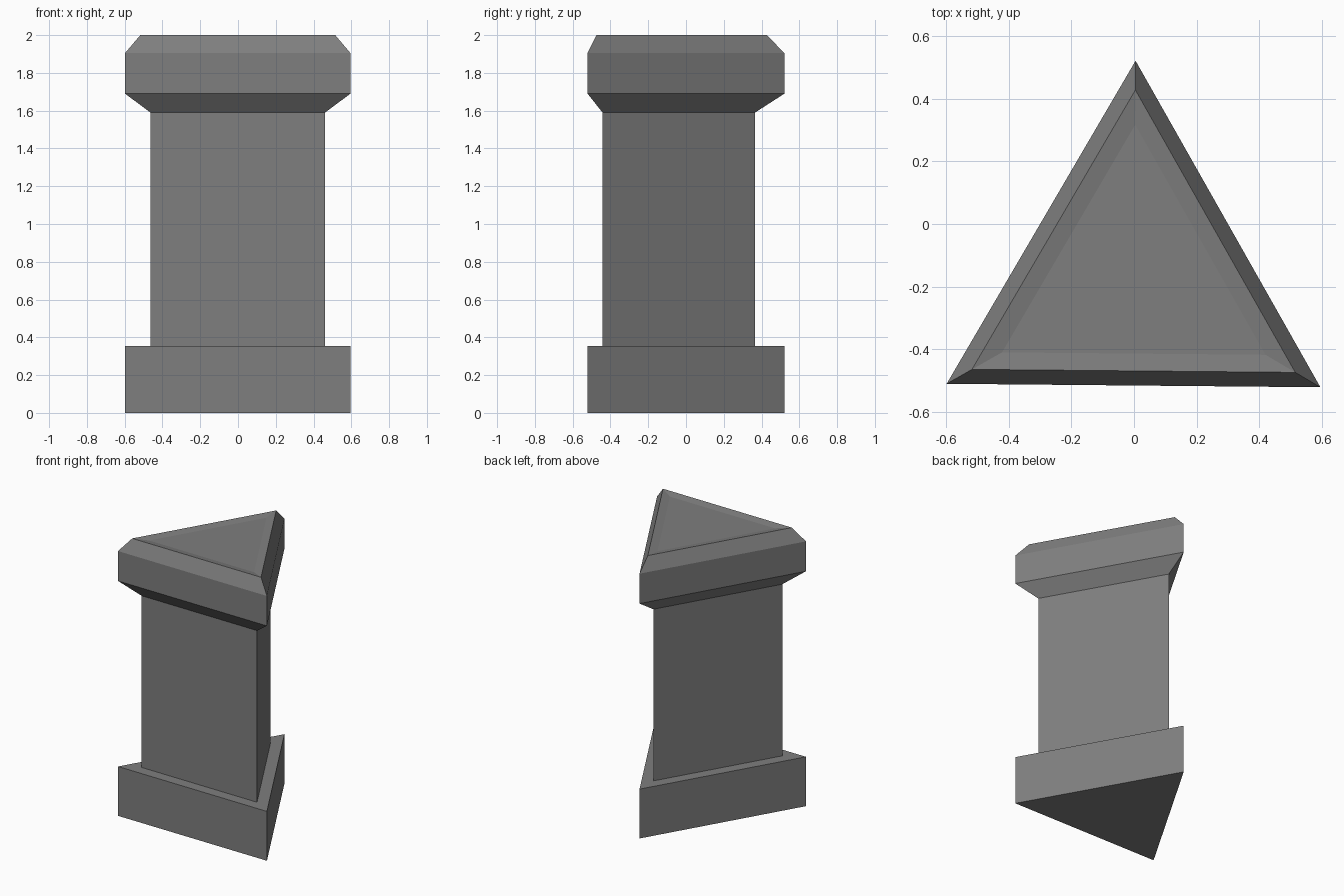
import bpy, bmesh
from mathutils import Vector

if "Cube" in bpy.data.objects:
    bpy.data.objects.remove(bpy.data.objects["Cube"])

stone = bpy.data.materials.new("grey stone")
stone.diffuse_color = (0.21, 0.21, 0.21, 1)
stone.use_nodes = True
stone.node_tree.nodes["Principled BSDF"].inputs["Base Color"].default_value = stone.diffuse_color

# Slightly turned triangular footprint shared by every part
CORNERS = [Vector((-0.598, -0.510)), Vector((0.595, -0.521)), Vector((0.005, 0.521))]
CENTRE = sum(CORNERS, Vector((0, 0))) / 3


def triangle_stack(name, levels):
    """Closed solid through triangles given as (height, scale) from bottom to top."""
    bm = bmesh.new()
    rings = []
    for z, s in levels:
        pts = [CENTRE + (c - CENTRE) * s for c in CORNERS]
        rings.append([bm.verts.new((p.x, p.y, z)) for p in pts])
    bm.faces.new(rings[0][::-1])
    for low, high in zip(rings, rings[1:]):
        for i in range(3):
            j = (i + 1) % 3
            bm.faces.new((low[i], low[j], high[j], high[i]))
    bm.faces.new(rings[-1])
    mesh = bpy.data.meshes.new(name)
    bm.to_mesh(mesh)
    bm.free()
    mesh.materials.append(stone)
    obj = bpy.data.objects.new(name, mesh)
    bpy.context.collection.objects.link(obj)


# Square-edged plinth at the foot
triangle_stack("plinth", [(0, 1), (0.355, 1)])
# Plain shaft
triangle_stack("shaft", [(0.355, 0.775), (1.59, 0.775)])
# Flared cap with chamfered rim and a shallow dished top
triangle_stack("cap", [(1.59, 0.775), (1.69, 1), (1.905, 1), (2.0, 0.865), (1.99, 0.705)])
